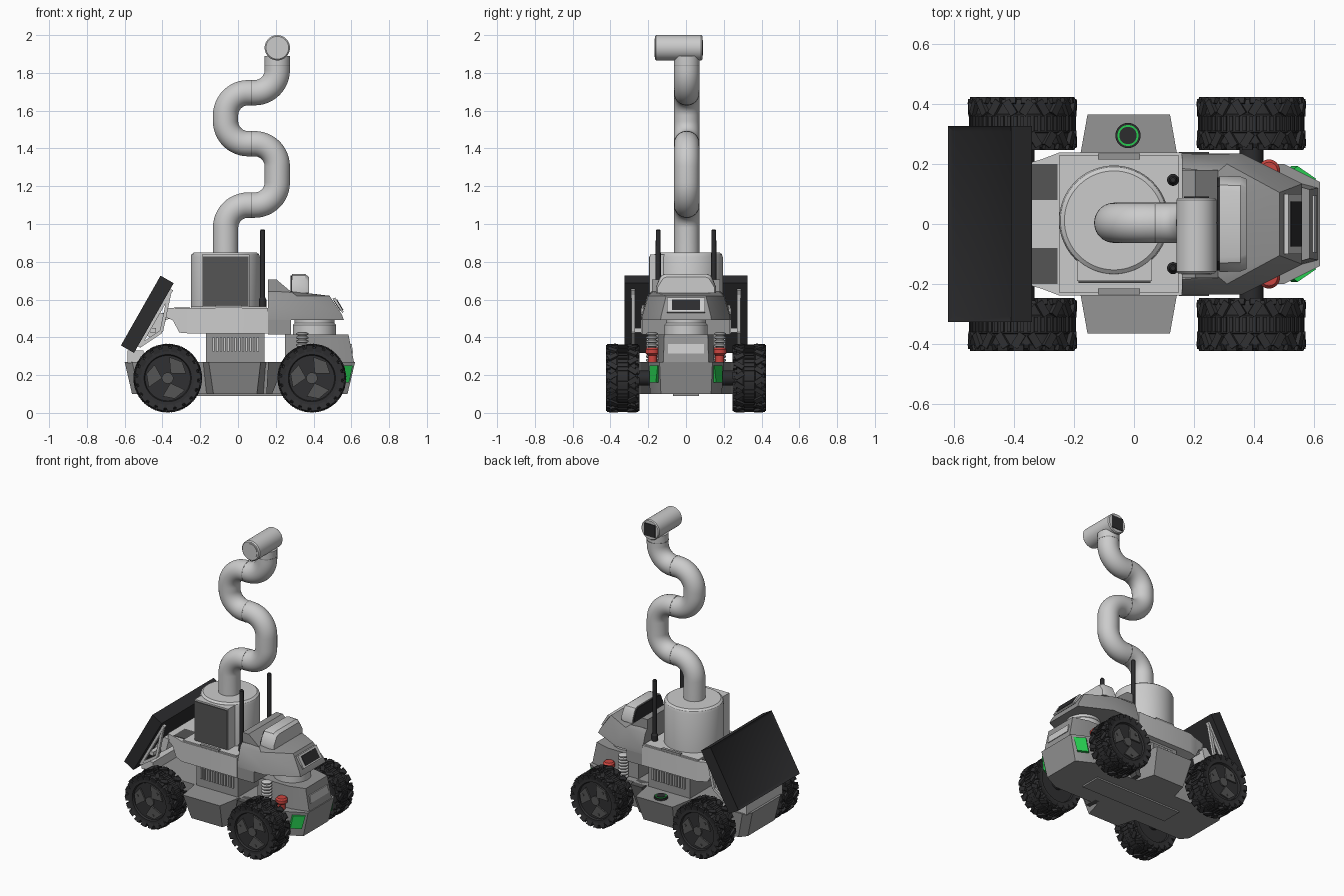
import bpy, bmesh
from math import sin, cos, pi, radians
from mathutils import Vector, Matrix

if "Cube" in bpy.data.objects:
    bpy.data.objects.remove(bpy.data.objects["Cube"])


def material(name, *rgb):
    m = bpy.data.materials.new(name)
    m.diffuse_color = (*rgb, 1)
    m.use_nodes = True
    m.node_tree.nodes["Principled BSDF"].inputs["Base Color"].default_value = m.diffuse_color
    return m


BLACK = material("black", .025, .025, .027)
RUBBER = material("rubber", .03, .03, .032)
DARK = material("dark_grey", .09, .09, .09)
MID = material("mid_grey", .3, .3, .3)
RED = material("red", .6, .06, .05)
GREEN = material("green", .02, .6, .08)


def add_loft(bm, rings):
    vs = [[bm.verts.new(p) for p in r] for r in rings]
    n = len(vs[0])
    for a, b in zip(vs, vs[1:]):
        for i in range(n):
            bm.faces.new((a[i], a[(i + 1) % n], b[(i + 1) % n], b[i]))
    bm.faces.new(vs[0])
    bm.faces.new(vs[-1])


def finish(name, bm, mat=None):
    bmesh.ops.recalc_face_normals(bm, faces=bm.faces)
    me = bpy.data.meshes.new(name)
    bm.to_mesh(me)
    bm.free()
    if mat:
        me.materials.append(mat)
    ob = bpy.data.objects.new(name, me)
    bpy.context.collection.objects.link(ob)
    return ob


def loft(name, rings, mat=None):
    bm = bmesh.new()
    add_loft(bm, rings)
    return finish(name, bm, mat)


def profile_rings(pts, y0, y1):
    return [[(x, y, z) for x, z in pts] for y in (y0, y1)]


def side_prism(name, pts, y0, y1, mat=None):
    return loft(name, profile_rings(pts, y0, y1), mat)


def box(name, x, y, z, mat=None):
    return side_prism(name, [(x[0], z[0]), (x[1], z[0]), (x[1], z[1]), (x[0], z[1])], *y, mat)


def plan(half, z):
    """Symmetric outline at height z from its +y half."""
    return [(x, y, z) for x, y in half] + [(x, -y, z) for x, y in reversed(half)]


def lathe_rings(profile, axis="Z", c=(0, 0, 0), n=48):
    out = []
    for r, h in profile:
        ring = []
        for i in range(n):
            u, v = r * cos(2 * pi * i / n), r * sin(2 * pi * i / n)
            p = {"Z": (u, v, h), "Y": (u, h, v), "X": (h, u, v)}[axis]
            ring.append(Vector(p) + Vector(c))
        out.append(ring)
    return out


def lathe(name, profile, axis="Z", c=(0, 0, 0), mat=None, n=48):
    return loft(name, lathe_rings(profile, axis, c, n), mat)


def bar(name, a, b, w, y, mat=None):
    """Square bar between two (x, z) points at depth y."""
    a, b = Vector(a), Vector(b)
    d = (b - a).normalized() * w / 2
    s = Vector((-d.y, d.x))
    return side_prism(name, [a + s, b + s, b - s, a - s], y - w / 2, y + w / 2, mat)


# lower hull, waist and pods
hull = [(-.6, .15), (-.56, .2), (.5, .2), (.62, .14)]
loft("hull", [plan([(x * .935, y * .95) for x, y in hull], .1), plan(hull, .27)], MID)
box("skid_plate", (-.3, .35), (-.07, .07), (.09, .105), MID)
box("rear_bumper", (-.585, -.5), (-.19, .19), (.265, .33))
box("vent_housing", (-.17, .14), (-.2, .2), (.26, .43), MID)
for s in (1, -1):
    loft("side_pod", [[(-.17, .17 * s, .1), (-.13, .31 * s, .1), (.1, .31 * s, .1), (.14, .17 * s, .1)],
                      [(-.19, .17 * s, .27), (-.155, .365 * s, .27), (.12, .365 * s, .27), (.155, .17 * s, .27)]], MID)
    loft("front_fender", [[(.15, .15 * s, .1), (.15, .24 * s, .1), (.18, .24 * s, .1), (.18, .15 * s, .1)],
                          [(.16, .15 * s, .27), (.16, .24 * s, .27), (.25, .24 * s, .27), (.25, .15 * s, .27)]], DARK)
    for i in range(13):
        x = -.135 + i * .0195
        box("vent_slat", (x, x + .011), sorted((.195 * s, .21 * s)), (.325, .4))

# start button on the left pod
lathe("button_base", [(.042, .26), (.042, .283)], c=(-.02, .295, 0), mat=BLACK)
lathe("button_ring", [(.035, .28), (.035, .286)], c=(-.02, .295, 0), mat=GREEN)
lathe("button_cap", [(.029, .28), (.029, .289)], c=(-.02, .295, 0), mat=BLACK)

# nose
nose = [(.25, .15), (.5, .15), (.615, .12)]
loft("nose", [plan(nose, .265), plan([(.25, .145), (.48, .145), (.585, .115)], .415)], MID)
side_prism("nose_plate", [(.6, .315), (.61, .315), (.602, .365), (.59, .365)], -.095, .095)
for s in (1, -1):
    rings = []
    for z, t in ((.16, .01), (.25, 0)):
        k = (.27 - z) * .23
        rings.append([(.613 - k, (.15 + t) * s, z), (.55 - k, .193 * s, z),
                      (.52 - k, .17 * s, z), (.58 - k, .13 * s, z)])
    loft("corner_light", rings, GREEN)
    lathe("red_knob", [(.024, .265), (.024, .305), (.037, .315), (.037, .335), (.028, .346)],
          c=(.45, .178 * s, 0), mat=RED, n=32)
    coils = [(r, .27 + i * .02 + d) for i in range(8) for r, d in ((.022, 0), (.032, .005), (.032, .012), (.022, .017))]
    lathe("spring", coils, c=(.34, .18 * s, 0), n=24)

# deck
loft("deck", [[(x, w, z0), (x, w, .555), (x, -w, .555), (x, -w, z0)]
              for x, w, z0 in ((-.39, .19, .51), (-.345, .205, .49), (-.31, .215, .425), (-.25, .238, .42), (.16, .238, .42))])
box("deck_plate", (-.25, .15), (-.228, .228), (.55, .563))
for s in (1, -1):
    box("deck_corner", (-.34, -.255), sorted((.08 * s, .2 * s)), (.55, .558), DARK)
    box("deck_clip", (-.12, .02), sorted((.215 * s, .235 * s)), (.55, .57), MID)
    lathe("antenna", [(.02, .55), (.02, .6), (.014, .61), (.013, .965), (.008, .972)],
          c=(.13, .147 * s, 0), mat=BLACK, n=20)

# swivelling head
lathe("head_turntable", [(.115, .41), (.115, .465), (.105, .475), (.105, .5)], c=(.405, 0, 0))
box("head_neck", (.16, .28), (-.232, .232), (.415, .5), MID)
loft("head", [plan([(.16, .235), (.36, .235), (.56, .135)], .493),
              plan([(.16, .235), (.35, .23), (.55, .13)], .52),
              plan([(.16, .205), (.31, .2), (.485, .105)], .62),
              plan([(.16, .185), (.28, .175), (.3, .12)], .642)], MID)
side_prism("head_crest", [(.16, .6), (.16, .705), (.205, .705), (.28, .642), (.28, .6)], -.18, .18, MID)
side_prism("head_screen_frame", [(.552, .53), (.56, .535), (.515, .61), (.5, .605)], -.1, .1)
side_prism("head_screen", [(.54, .54), (.558, .545), (.525, .6), (.505, .595)], -.075, .075, BLACK)


def hood_ring(x, w, top):
    half = [(w, .635), (w, .665), (w - .018, top - .025), (w - .03, top - .007), (w - .05, top)]
    return [(x, y, z) for y, z in half] + [(x, -y, z) for y, z in reversed(half)]


loft("camera_hood", [hood_ring(.285, .16, .735), hood_ring(.355, .158, .735), hood_ring(.375, .15, .72)])
loft("hood_visor", [hood_ring(.277, .155, .728), hood_ring(.288, .155, .728)], BLACK)

# rear display, tilted back
A, U, N = Vector((-.62, .357)), Vector((.494, .869)), Vector((.869, -.494))
on = lambda u, n: A + U * u + N * n
bm = bmesh.new()
add_loft(bm, profile_rings([on(0, 0), on(.425, 0), on(.425, .08), on(0, .08)], -.326, .326))
bmesh.ops.recalc_face_normals(bm, faces=bm.faces)
front = [f for f in bm.faces if f.normal.x < -.8]
bmesh.ops.inset_individual(bm, faces=front, thickness=.025)
bmesh.ops.translate(bm, verts=front[0].verts, vec=(N.x * .01, 0, N.y * .01))
finish("rear_display", bm, BLACK)
for s in (1, -1):
    y = .28 * s
    bar("display_rail", on(.04, .085), on(.39, .085), .022, y)
    bar("display_brace", on(.05, .09), on(.17, .15), .018, y)
    bar("display_brace", on(.17, .15), on(.36, .09), .018, y)
    side_prism("display_bracket", [(-.41, .53), (-.375, .52), (-.395, .445), (-.465, .4), (-.505, .42)],
               *sorted((.1 * s, .2 * s)))
    bar("deck_link", (-.42, .5), (-.33, .53), .04, .15 * s)
box("display_crossbar", (-.465, -.435), (-.28, .28), (.425, .45))

# arm base
lathe("arm_base", [(.183, .555), (.183, .825), (.178, .84), (.165, .85)], c=(-.067, .012, 0), n=64)
box("base_cabinet", (-.19, .06), (-.19, 0), (.555, .838))
box("cabinet_door", (-.185, .055), (-.196, -.18), (.565, .828), DARK)

# serpentine arm: swept circle with rounded corners
way = [Vector(p) for p in ((-.066, .84), (-.066, 1.1), (.208, 1.1), (.208, 1.425),
                           (-.066, 1.425), (-.066, 1.695), (.208, 1.695), (.208, 1.89))]
R, Y0 = .12, .004
path = [(way[0], Vector((0, 1)))]
for a, p, b in zip(way, way[1:], way[2:]):
    d1, d2 = (p - a).normalized(), (b - p).normalized()
    c = p - d1 * R + d2 * R
    for i in range(13):
        t = i * pi / 24
        path.append((c - d2 * R * cos(t) + d1 * R * sin(t), d1 * cos(t) + d2 * sin(t)))
path.append((way[-1], Vector((0, 1))))
rings = []
for p, t in path:
    ring = []
    for i in range(40):
        u, v = .067 * cos(i * pi / 20), .067 * sin(i * pi / 20)
        ring.append((p.x + t.y * u, Y0 + v, p.y - t.x * u))
    rings.append(ring)
loft("arm_tube", rings)
for z in (1.1, 1.425, 1.695):
    lathe("arm_joint", [(.068, .069), (.068, .074)], "X", (0, Y0, z), MID, 40)
lathe("wrist_joint", [(.068, 1.838), (.068, 1.843)], c=(.208, Y0, 0), mat=MID, n=40)

# sensor head on the arm
lathe("sensor_head", [(.06, -.165), (.067, -.158), (.067, .08), (.062, .087)], "Y", (.208, 0, 1.933))
lathe("sensor_cap", [(.05, -.168), (.05, -.15)], "Y", (.208, 0, 1.933))
box("sensor_lens", (.166, .25), (.07, .091), (1.891, 1.975), BLACK)

# wheels: tyre, zigzag lugs, centre ribs and pinwheel hub
bm = bmesh.new()
add_loft(bm, lathe_rings([(.12, -.068), (.125, -.08), (.158, -.08), (.167, -.066), (.167, -.032), (.172, -.028),
                          (.172, .028), (.167, .032), (.167, .066), (.158, .08), (.125, .08), (.12, .068)], "Y", n=64))


def lug(angle, y, size, r, skew=0, tilt=0):
    m = (Matrix.Rotation(angle, 4, "Y") @ Matrix.Translation((0, y, r)) @ Matrix.Rotation(skew, 4, "Z")
         @ Matrix.Rotation(tilt, 4, "X") @ Matrix.Diagonal((*size, 1)))
    bmesh.ops.create_cube(bm, size=1, matrix=m)


for i in range(20):
    for s in (1, -1):
        a = 2 * pi * (i + s * .25) / 20
        lug(a, .053 * s, (.026, .052, .024), .169, radians(32 if i % 2 else -32))
        lug(a, .074 * s, (.036, .02, .036), .158, 0, radians(-14 * s))
for i in range(48):
    lug(2 * pi * i / 48, 0, (.012, .05, .012), .172)
tyre = finish("wheel", bm, RUBBER).data
bm = bmesh.new()
for k in range(3):
    pts = [(r * cos(a + k * 2 * pi / 3), r * sin(a + k * 2 * pi / 3))
           for r, a in ((.03, 0), (.112, -.45), (.115, .2), (.1, .8))]
    add_loft(bm, profile_rings(pts, .06, .078))
    a = k * 2 * pi / 3 + .2
    add_loft(bm, lathe_rings([(.008, .07), (.008, .083)], "Y", (.09 * cos(a), 0, .09 * sin(a)), 10))
add_loft(bm, lathe_rings([(.03, .06), (.03, .076)], "Y", n=24))
hub = finish("wheel_hub", bm, DARK).data
for name in ("wheel", "wheel_hub"):
    bpy.data.objects.remove(bpy.data.objects[name])
for x in (-.372, .391):
    for s in (1, -1):
        for name, me in (("wheel", tyre), ("wheel_hub", hub)):
            ob = bpy.data.objects.new(name, me)
            ob.location = (x, .335 * s, .184)
            ob.rotation_euler = (0, 0, 0 if s > 0 else pi)
            bpy.context.collection.objects.link(ob)
        lathe("axle", [(.04, .17 * s), (.04, .275 * s)], "Y", (x, 0, .184), BLACK, 24)

# smooth shading with sharp edges kept
for ob in bpy.data.objects:
    ob.select_set(True)
    bpy.context.view_layer.objects.active = ob
bpy.ops.object.shade_smooth_by_angle(angle=radians(30))
